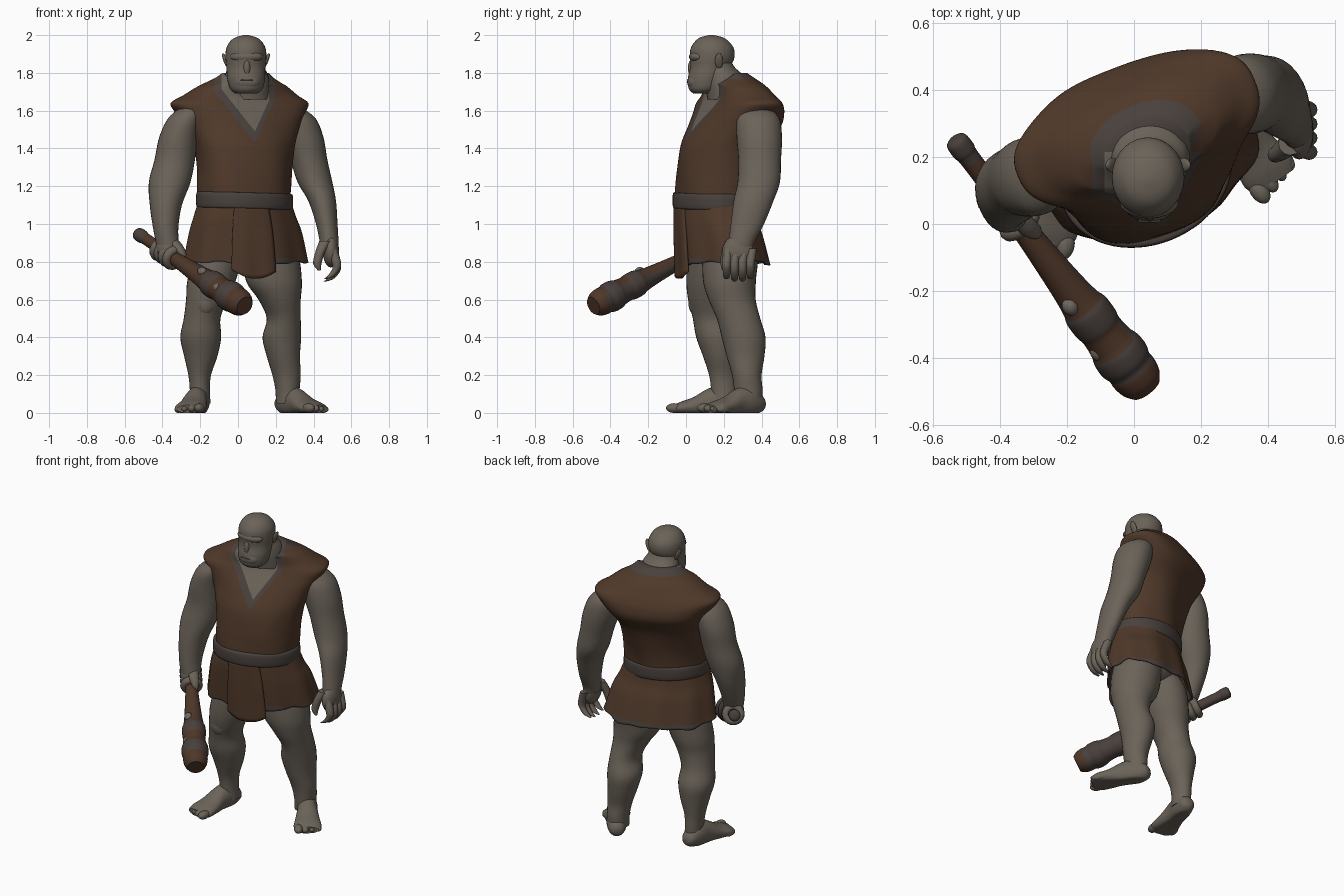
import bpy, bmesh, math
from mathutils import Vector, Matrix

cube = bpy.data.objects.get("Cube")
if cube:
    bpy.data.objects.remove(cube, do_unlink=True)


def material(name, rgb):
    m = bpy.data.materials.new(name)
    m.use_nodes = True
    m.diffuse_color = (*rgb, 1)
    m.node_tree.nodes["Principled BSDF"].inputs["Base Color"].default_value = (*rgb, 1)
    return m


SKIN = material("grey skin", (.147, .125, .1))
CLOTH = material("brown cloth", (.08, .041, .023))
TRIM = material("dark trim", (.066, .052, .046))
WOOD = material("club wood", (.078, .038, .022))
BAND = material("club binding", (.066, .05, .044))
STONE = material("pale stone", (.16, .14, .12))
LIP = material("mouth shadow", (.095, .08, .064))
TURN = math.radians(22)
parts = []


def finish(name, bm, mats, matrix=None):
    bmesh.ops.recalc_face_normals(bm, faces=bm.faces)
    mesh = bpy.data.meshes.new(name)
    bm.to_mesh(mesh)
    bm.free()
    for m in mats:
        mesh.materials.append(m)
    ob = bpy.data.objects.new(name, mesh)
    if matrix:
        ob.matrix_world = matrix
    bpy.context.collection.objects.link(ob)
    parts.append(ob)
    return ob


def smooth_path(rings, sub):
    """Catmull-Rom interpolation of ring values."""
    out = []
    last = len(rings) - 1
    for i in range(last):
        p = [rings[min(max(i + k, 0), last)] for k in (-1, 0, 1, 2)]
        for s in range(sub):
            t = s / sub
            out.append([b + .5 * t * (c - a + t * (2*a - 5*b + 4*c - d + t * (3*(b - c) + d - a)))
                        for a, b, c, d in zip(*p)])
    return out + [list(rings[-1])]


def loft(name, rings, mats, n=32, sub=5, yaw=0, arc=None, cap=True, warp=None,
         rule=None, matrix=None, edit=None, thick=0, boxy=0):
    """Skin elliptical rings (x, y, z, half width, half depth); boxy squares the middle rings."""
    bm = bmesh.new()
    path = smooth_path(rings, sub)
    lo, hi = arc or (0, 2 * math.pi)
    rows = []
    for k, (x, y, z, a, b) in enumerate(path):
        row = []
        f = k / (len(path) - 1)
        power = 1 - boxy * math.sin(math.pi * f)
        for j in range(n + (1 if arc else 0)):
            ang = lo + (hi - lo) * j / n
            grow, lift = warp(ang, f) if warp else (0, 0)
            c, s = math.cos(ang), math.sin(ang)
            u = (a + grow) * math.copysign(abs(c) ** power, c)
            v = (b + grow) * math.copysign(abs(s) ** power, s)
            row.append(bm.verts.new((x + u * math.cos(yaw) - v * math.sin(yaw),
                                     y + u * math.sin(yaw) + v * math.cos(yaw), z + lift)))
        rows.append(row)
    for r, s in zip(rows, rows[1:]):
        for j in range(n):
            q = (j + 1) % len(r)
            bm.faces.new((r[j], r[q], s[q], s[j]))
    if cap and not arc:
        bm.faces.new(rows[0])
        bm.faces.new(rows[-1])
    if edit:
        edit(bm)
    if rule:
        for f in bm.faces:
            f.material_index = rule(f.calc_center_median())
    ob = finish(name, bm, mats, matrix)
    if thick:
        mod = ob.modifiers.new("thickness", 'SOLIDIFY')
        mod.thickness = thick
    return ob


def ball(name, loc, size, mat=SKIN, matrix=None):
    bm = bmesh.new()
    bmesh.ops.create_uvsphere(bm, u_segments=20, v_segments=12, radius=1)
    local = Matrix.Translation(loc) @ Matrix.Diagonal((*size, 1))
    return finish(name, bm, [mat], (matrix or Matrix()) @ local)


# Tunic body: the neckline is a V between two upright edges, bordered by trim
def neckline(tip_z, left, right):
    return ((Vector((.09, 0, tip_z)), Vector((.24, 0, .19))),
            (Vector((.09, 0, tip_z)), Vector((-.22, 0, .10))),
            (Vector((left, 0, 0)), Vector((1, 0, 0))),
            (Vector((right, 0, 0)), Vector((-1, 0, 0))))


OPENING, BORDER = neckline(1.49, -.088, .165), neckline(1.43, -.125, .195)
COLLAR, MIDDLE = 1.768, .215


def cut_neck(bm):
    cuts = OPENING + BORDER + ((Vector((0, 0, COLLAR)), Vector((0, 0, 1))),
                               (Vector((0, MIDDLE, 0)), Vector((0, 1, 0))))
    for co, no in cuts:
        bmesh.ops.bisect_plane(bm, geom=bm.verts[:] + bm.edges[:] + bm.faces[:],
                               plane_co=co, plane_no=no)


def tunic_colour(c):
    for edges, index in ((OPENING, 2), (BORDER, 1)):
        if c.y < MIDDLE and all((c - co).dot(no) > 0 for co, no in edges):
            return index
    return int(c.z > COLLAR)


def tunic_warp(a, f):
    dip = .07 * max(f - .8, 0) / .2 * min(math.sin(a), 0)
    return .005 * math.sin(5 * a + 9 * f) * (1 - f), dip


loft("tunic", [(.035, .145, 1.1, .25, .193), (.035, .152, 1.2, .254, .195),
               (.035, .168, 1.3, .254, .202), (.03, .2, 1.42, .27, .212),
               (.018, .256, 1.52, .31, .218), (.012, .278, 1.59, .355, .197),
               (.01, .282, 1.64, .38, .172), (.014, .278, 1.68, .318, .153),
               (.024, .262, 1.73, .243, .137), (.037, .235, 1.77, .168, .122),
               (.043, .217, 1.8, .128, .1)],
     [CLOTH, TRIM, SKIN], n=80, yaw=TURN, edit=cut_neck, rule=tunic_colour, boxy=.2,
     warp=tunic_warp)

# Skirt with folds and a ragged hem
SKIRT = [(.035, .147, 1.13, .25, .19), (.037, .153, 1.04, .28, .199),
         (.042, .172, .95, .31, .212), (.045, .197, .785, .342, .226)]


def folds(a, f):
    hem = .018 * math.cos(a) ** 2 + .007 * math.sin(5 * a) + .004 * math.sin(13 * a)
    return .007 * f * math.sin(9 * a), f ** 4 * hem


loft("skirt", SKIRT, [CLOTH, TRIM], n=72, sub=8, yaw=TURN, cap=False, thick=.012,
     warp=folds, rule=lambda c: int(c.z < .812))
loft("front_flap", [(.036, .15, 1.085, .265, .193)] + SKIRT[2:3] + [(.047, .194, .75, .345, .226)],
     [CLOTH], n=14, sub=8, yaw=TURN, arc=(math.radians(-119), math.radians(-78)), thick=.012,
     warp=lambda a, f: (.012 + .004 * f * math.sin(16 * a),
                        -.04 * f ** 3 * math.cos(4.5 * (a + math.radians(97)))))
loft("belt", [(.035, .145, 1.08, .253, .196), (.035, .145, 1.09, .263, .206),
              (.035, .145, 1.155, .263, .206), (.035, .147, 1.165, .253, .196)],
     [TRIM], n=64, sub=3, yaw=TURN, warp=lambda a, f: (0, -.007 * math.cos(a)))

# Neck, head and face
loft("neck", [(.05, .225, 1.66, .12, .11), (.046, .212, 1.74, .122, .112),
              (.045, .2, 1.79, .113, .1), (.043, .175, 1.83, .097, .083),
              (.042, .15, 1.88, .09, .08)], [SKIN])
loft("head", [(.045, .085, 1.69, .055, .045), (.045, .097, 1.715, .085, .082),
              (.043, .11, 1.77, .1, .1), (.042, .128, 1.83, .103, .106),
              (.042, .138, 1.88, .108, .118), (.042, .139, 1.93, .104, .114),
              (.042, .137, 1.97, .081, .086), (.042, .135, 1.99, .05, .054),
              (.042, .135, 2.0, .012, .012)], [SKIN], n=36)
ball("brow", (.045, .066, 1.885), (.088, .05, .035))
ball("nose", (.047, .03, 1.825), (.019, .02, .045))
ball("muzzle", (.046, .052, 1.752), (.072, .046, .048))
ball("mouth", (.046, .009, 1.762), (.036, .005, .003), LIP)
for label, s in (("left", 1), ("right", -1)):
    ear = Matrix.Translation((.042 + s * .106, .175, 1.862)) @ Matrix.Rotation(s * .4, 4, 'Y')
    ball(label + "_ear", (0, 0, 0), (.012, .022, .045), matrix=ear)

# Arms
loft("left_arm", [(.27, .37, 1.62, .06, .07), (.31, .382, 1.56, .1, .112),
                  (.342, .388, 1.46, .11, .12), (.375, .39, 1.34, .098, .113),
                  (.408, .385, 1.22, .092, .112), (.446, .357, 1.12, .073, .105),
                  (.47, .325, 1.0, .057, .088), (.482, .295, .91, .05, .07),
                  (.487, .28, .86, .045, .07)], [SKIN])
loft("right_arm", [(-.24, .14, 1.62, .06, .07), (-.28, .14, 1.56, .09, .11),
                   (-.315, .14, 1.46, .102, .118), (-.335, .132, 1.34, .107, .108),
                   (-.362, .112, 1.22, .11, .108), (-.382, .085, 1.1, .085, .1),
                   (-.383, .055, .98, .067, .08), (-.372, .035, .89, .06, .06)], [SKIN])

# Relaxed left hand
ball("left_palm", (.492, .275, .855), (.043, .083, .085))
for i in range(4):
    y, d = .215 + .042 * i, .012 * abs(i - 1.5)
    loft("left_finger_%d" % (i + 1),
         [(.497, y + .01, .87, .026, .024), (.52, y, .8, .025, .024),
          (.52, y, .745 + d, .021, .021), (.49, y, .705 + d, .018, .018),
          (.46, y, .69 + d, .008, .008)], [SKIN], n=12, sub=4)
loft("left_thumb", [(.465, .24, .91, .035, .035), (.435, .215, .85, .026, .028),
                    (.42, .205, .79, .022, .022), (.43, .2, .755, .008, .008)],
     [SKIN], n=12, sub=4)

# Club, built along its own axis
BUTT, TIP = Vector((-.535, .255, .952)), Vector((.035, -.49, .567))
axis = TIP - BUTT
club = Matrix.Translation(BUTT) @ axis.to_track_quat('Z', 'Y').to_matrix().to_4x4()
profile = ((0, .02), (.012, .034), (.05, .036), (.09, .031), (.3, .034), (.45, .042), (.6, .053),
           (.67, .062), (.7, .071), (.75, .071), (.78, .066), (.83, .071), (.86, .08),
           (.9, .081), (.925, .073), (.95, .074), (.985, .068), (axis.length, .05))


def club_colour(c):
    wrapped = c.z < .1 or .68 < c.z < .765 or .845 < c.z < .935
    return int(wrapped or (c.z < .96 and c.x - c.y > .02))


loft("club", [(0, 0, s, r, r) for s, r in profile], [WOOD, BAND], n=28, sub=4,
     matrix=club, rule=club_colour)
for i, (s, ang) in enumerate(((.64, 2.2), (.82, 2.7))):
    ball("club_stud_%d" % (i + 1), (.052 * math.cos(ang), .052 * math.sin(ang), s),
         (.024, .024, .028), STONE, club)

# Right fist gripping the handle
ball("right_palm", (-.375, .04, .87), (.062, .065, .065))
for i in range(4):
    bpy.ops.mesh.primitive_torus_add(major_segments=24, minor_segments=10,
                                     major_radius=.044, minor_radius=.024)
    ob = bpy.context.object
    ob.name = "right_finger_%d" % (i + 1)
    ob.matrix_world = club @ Matrix.Translation((0, 0, .225 + .04 * i))
    ob.data.materials.append(SKIN)
    parts.append(ob)
loft("right_thumb", [(-.36, .04, .93, .03, .03), (-.325, .0, .89, .03, .03),
                     (-.3, -.02, .85, .025, .025), (-.285, -.03, .82, .01, .01)],
     [SKIN], n=12, sub=4)

# Legs
loft("left_leg", [(.13, .2, .98, .1, .1), (.17, .232, .85, .145, .145),
                  (.19, .23, .7, .148, .14), (.22, .244, .6, .112, .125),
                  (.242, .278, .5, .09, .115), (.232, .305, .4, .102, .116),
                  (.24, .315, .3, .088, .1), (.257, .322, .2, .075, .078),
                  (.262, .33, .12, .064, .075), (.262, .33, .05, .062, .07)], [SKIN])
loft("right_leg", [(-.04, .14, .98, .1, .1), (-.1, .15, .85, .13, .14),
                   (-.14, .14, .7, .128, .138), (-.165, .133, .6, .11, .122),
                   (-.19, .146, .5, .097, .11), (-.197, .17, .4, .108, .116),
                   (-.197, .185, .3, .088, .095), (-.203, .195, .2, .06, .073),
                   (-.202, .2, .12, .053, .067), (-.2, .2, .05, .055, .065)], [SKIN])
ball("left_knee", (.235, .19, .585), (.06, .05, .075))
ball("right_knee", (-.175, .062, .585), (.06, .05, .075))
ball("pelvis", (.04, .185, .92), (.18, .13, .1))


# Feet with toes, flattened on the ground
def foot(label, ankle, heading, inner):
    fwd = Vector(heading).normalized()
    up = Vector((0, 0, 1))
    m = Matrix((up.cross(fwd), up, fwd)).transposed().to_4x4()
    m.translation = ankle

    def flatten(bm):
        for v in bm.verts:
            v.co.y = max(v.co.y, 0)

    loft(label + "_foot", [(0, .045, -.085, .02, .02), (0, .05, -.065, .045, .045),
                           (0, .06, 0, .06, .08), (0, .055, .08, .062, .075),
                           (0, .035, .16, .075, .05), (0, .025, .225, .084, .036),
                           (0, .02, .265, .065, .022)],
         [SKIN], n=28, edit=flatten, matrix=m)
    for i in range(4):
        r = .032 - .003 * i
        ball("%s_toe_%d" % (label, i + 1),
             (inner * (.055 - .04 * i), r * .8, .258 - .012 * i), (r * .85, r * .8, .042), matrix=m)


foot("left", (.268, .34, 0), (.58, -.81, 0), -1)
foot("right", (-.21, .2, 0), (-.19, -1, 0), 1)

# Smooth shading with crisp edges kept
bpy.ops.object.select_all(action='DESELECT')
for ob in parts:
    ob.select_set(True)
bpy.context.view_layer.objects.active = parts[0]
bpy.ops.object.shade_smooth_by_angle(angle=math.radians(50))
